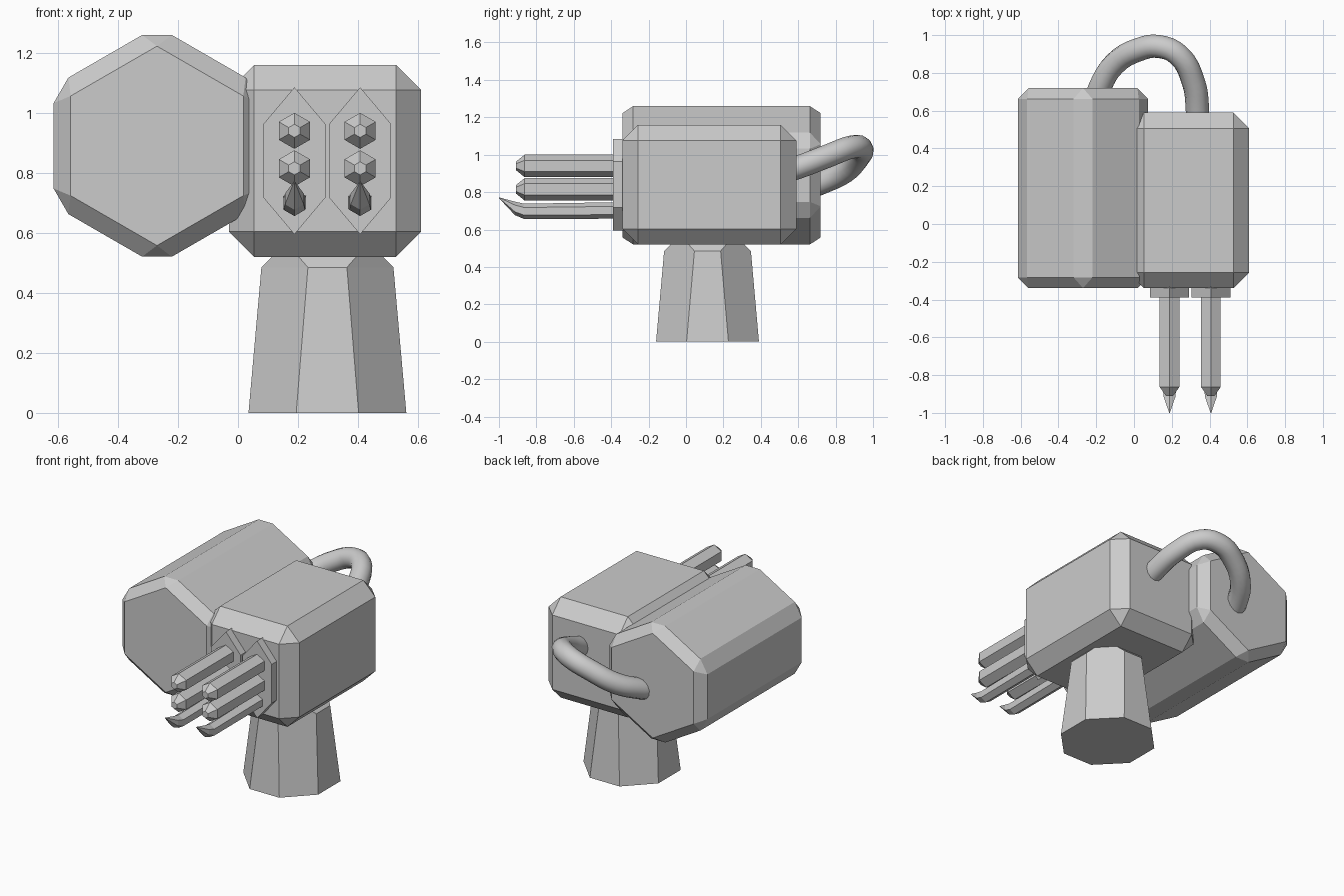
import bpy, bmesh, math

if "Cube" in bpy.data.objects:
    bpy.data.objects.remove(bpy.data.objects["Cube"])


def loft(name, rings, bevel=0.0):
    """Skin a list of equal-length point rings, cap both ends, optionally chamfer."""
    bm = bmesh.new()
    loops = [[bm.verts.new(p) for p in ring] for ring in rings]
    n = len(loops[0])
    for a, b in zip(loops, loops[1:]):
        for i in range(n):
            j = (i + 1) % n
            bm.faces.new((a[i], a[j], b[j], b[i]))
    bm.faces.new(loops[0])
    bm.faces.new(loops[-1])
    bmesh.ops.recalc_face_normals(bm, faces=bm.faces)
    if bevel:
        bmesh.ops.bevel(bm, geom=bm.edges[:], offset=bevel, segments=1,
                        affect='EDGES', profile=0.5)
    me = bpy.data.meshes.new(name)
    bm.to_mesh(me)
    bm.free()
    ob = bpy.data.objects.new(name, me)
    bpy.context.collection.objects.link(ob)
    return ob


def hex_ring(x, y, z, r):
    """Hexagon facing y with a point at the top."""
    return [(x + r * math.sin(k * math.pi / 3), y, z + r * math.cos(k * math.pi / 3))
            for k in range(6)]


def oct_ring(ax, ay, hx, hy, z, cx=0.298, cy=0.115):
    """Chamfered rectangle: half sizes ax, ay and half flat lengths hx, hy."""
    pts = [(ax, -hy), (ax, hy), (hx, ay), (-hx, ay),
           (-ax, hy), (-ax, -hy), (-hx, -ay), (hx, -ay)]
    return [(cx + x, cy + y, z) for x, y in pts]


# Main housing: chamfered box
def box_ring(y):
    return [(-0.03, y, 0.52), (0.61, y, 0.52), (0.61, y, 1.16), (-0.03, y, 1.16)]


loft("housing", [box_ring(-0.34), box_ring(0.59)], bevel=0.084)

# Hexagonal drum at the side
loft("side_drum", [hex_ring(-0.27, -0.34, 0.89, 0.398),
                   hex_ring(-0.27, 0.72, 0.89, 0.398)], bevel=0.057)

# Tapered pedestal
loft("pedestal", [oct_ring(0.263, 0.275, 0.104, 0.112, 0.0),
                  oct_ring(0.22, 0.232, 0.065, 0.070, 0.485),
                  oct_ring(0.18, 0.19, 0.100, 0.105, 0.525)])

# Two mounting plates, each with two barrels and an upturned lower prong
for side, cx in (("left", 0.188), ("right", 0.407)):
    outline = [(0, 1.085), (0.103, 0.963), (0.103, 0.717),
               (0, 0.595), (-0.103, 0.717), (-0.103, 0.963)]
    loft(side + "_plate", [[(cx + x, y, z) for x, z in outline] for y in (-0.39, -0.33)])
    for level, cz in (("upper", 0.94), ("middle", 0.815)):
        loft(f"{side}_{level}_barrel", [hex_ring(cx, -0.36, cz, 0.06),
                                        hex_ring(cx, -0.863, cz, 0.06),
                                        hex_ring(cx, -0.91, cz, 0.022)])
    loft(side + "_lower_prong", [hex_ring(cx, -0.36, 0.702, 0.044),
                                 hex_ring(cx, -0.865, 0.697, 0.041),
                                 hex_ring(cx, -0.915, 0.713, 0.036),
                                 hex_ring(cx, -1.0, 0.77, 0.002)])

# Round hose looping from the housing to the drum
path = [(0.335, 0.52, 0.905), (0.335, 0.62, 0.94), (0.315, 0.75, 0.99),
        (0.235, 0.895, 1.043), (0.13, 0.94, 1.03), (0.03, 0.925, 0.99),
        (-0.10, 0.85, 0.91), (-0.18, 0.725, 0.85), (-0.20, 0.66, 0.825)]
cu = bpy.data.curves.new("hose", 'CURVE')
cu.dimensions = '3D'
cu.bevel_depth = 0.062
cu.bevel_resolution = 4
cu.resolution_u = 4
cu.use_fill_caps = True
sp = cu.splines.new('BEZIER')
sp.bezier_points.add(len(path) - 1)
for bp, co in zip(sp.bezier_points, path):
    bp.co = co
    bp.handle_left_type = bp.handle_right_type = 'AUTO'
bpy.context.collection.objects.link(bpy.data.objects.new("hose", cu))
